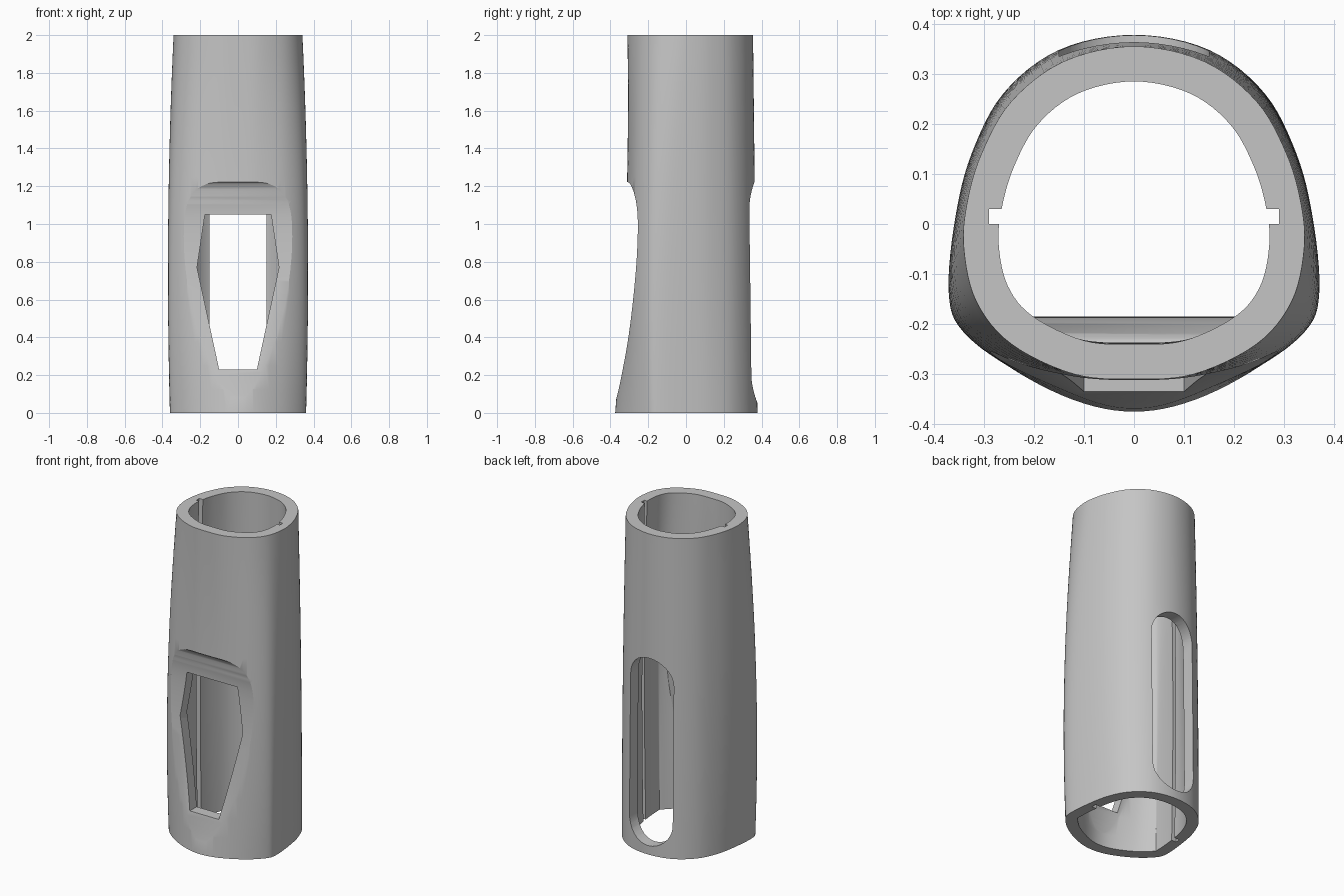
import bpy, bmesh, math
from mathutils import Vector

cube = bpy.data.objects.get("Cube")
if cube:
    bpy.data.objects.remove(cube, do_unlink=True)

WALL = 0.07
HEIGHT = 2.0

# Half outlines of the sleeve (x, y), from back to front
BASE = [(0, .378), (.15, .348), (.262, .26), (.322, .14), (.35, 0),
        (.36, -.14), (.337, -.205), (.25, -.285), (.12, -.352), (0, -.375)]
MIDDLE = [(0, .365), (.145, .337), (.255, .257), (.322, .14), (.355, .02),
          (.368, -.12), (.34, -.205), (.25, -.272), (.12, -.307), (0, -.315)]
TOP = [(0, .355), (.14, .325), (.245, .245), (.305, .14), (.334, .04),
       (.34, -.05), (.315, -.155), (.245, -.24), (.12, -.30), (0, -.31)]
MID_Z = 1.1

# Scooped front profile (y, z)
SCOOP = [(-.39, .03), (-.365, .09), (-.335, .23), (-.305, .4), (-.28, .6),
         (-.262, .8), (-.255, .97), (-.259, 1.08), (-.274, 1.16),
         (-.292, 1.205), (-.308, 1.222), (-.34, 1.226)]


def spline(points, steps, closed):
    """Catmull-Rom curve through 2D points."""
    pts = [Vector(p) for p in points]
    n = len(pts)
    pick = (lambda i: pts[i % n]) if closed else (lambda i: pts[min(max(i, 0), n - 1)])
    out = []
    for i in range(n if closed else n - 1):
        a, b, c, d = (pick(i + k) for k in (-1, 0, 1, 2))
        for s in range(steps):
            t = s / steps
            out.append(b + (c - a) * t / 2 + (a - b * 2.5 + c * 2 - d / 2) * t ** 2
                       + (b * 1.5 - a / 2 - c * 1.5 + d / 2) * t ** 3)
    if not closed:
        out.append(pts[-1])
    return out


def outline(half, inset):
    """Mirror a half outline and move it inward."""
    full = [Vector(p) for p in half]
    full += [Vector((-x, y)) for x, y in half[-2:0:-1]]
    moved = []
    for i, p in enumerate(full):
        t = (full[(i + 1) % len(full)] - full[i - 1]).normalized()
        moved.append(p + Vector((t.y, -t.x)) * inset)
    return spline(moved, 6, True)


def finish(name, bm):
    bmesh.ops.recalc_face_normals(bm, faces=bm.faces)
    mesh = bpy.data.meshes.new(name)
    bm.to_mesh(mesh)
    bm.free()
    obj = bpy.data.objects.new(name, mesh)
    bpy.context.collection.objects.link(obj)
    return obj


def loft(name, inset, low, high, rings=16):
    """Closed solid blended through the three outlines."""
    sections = [outline(s, inset) for s in (BASE, MIDDLE, TOP)]
    bm = bmesh.new()
    loops = []
    for r in range(rings + 1):
        z = low + (high - low) * r / rings
        wa = (z - MID_Z) * (z - HEIGHT) / (MID_Z * HEIGHT)
        wb = z * (z - HEIGHT) / (MID_Z * (MID_Z - HEIGHT))
        wc = 1 - wa - wb
        loops.append([bm.verts.new((*(a * wa + b * wb + c * wc), z))
                      for a, b, c in zip(*sections)])
    n = len(loops[0])
    for lo, hi in zip(loops, loops[1:]):
        for i in range(n):
            j = (i + 1) % n
            bm.faces.new((lo[i], lo[j], hi[j], hi[i]))
    bm.faces.new(loops[0])
    bm.faces.new(loops[-1])
    return finish(name, bm)


def prism(name, points, axis, low, high):
    """Extrude a 2D profile along x (points y, z) or y (points x, z)."""
    bm = bmesh.new()

    def place(p, d):
        return (d, p[0], p[1]) if axis == "x" else (p[0], d, p[1])
    a = [bm.verts.new(place(p, low)) for p in points]
    b = [bm.verts.new(place(p, high)) for p in points]
    bm.faces.new(a)
    bm.faces.new(b)
    for i in range(len(points)):
        j = (i + 1) % len(points)
        bm.faces.new((a[i], a[j], b[j], b[i]))
    return finish(name, bm)


def cut(target, cutter):
    mod = target.modifiers.new("cut", 'BOOLEAN')
    mod.operation = 'DIFFERENCE'
    mod.solver = 'EXACT'
    mod.object = cutter
    bpy.context.view_layer.objects.active = target
    bpy.ops.object.modifier_apply(modifier=mod.name)
    bpy.data.objects.remove(cutter, do_unlink=True)


# Sleeve body and its bore
sleeve = loft("sleeve", 0, 0, HEIGHT)
bore = loft("bore_cutter", WALL, -.05, HEIGHT + .05)

# Scoop in the front, with the wall kept behind it
curve = [tuple(p) for p in spline(SCOOP, 4, False)]
behind = [(y + WALL, z * 1.04) for y, z in curve]
for target, profile in ((sleeve, curve), (bore, behind)):
    block = profile + [(-.7, profile[-1][1]), (-.7, profile[0][1])]
    cut(target, prism("scoop_cutter", block, "x", -.6, .6))
cut(sleeve, bore)

# Six-sided front window
window = [(-.175, 1.05), (.175, 1.05), (.217, .77), (.1, .23), (-.1, .23), (-.217, .77)]
cut(sleeve, prism("window_cutter", window, "y", -.7, -.1))

# Round-ended back slot
R = .15
slot = []
for k in range(2):
    centre = 1.225 - R if k == 0 else .055 + R
    for i in range(17):
        a = math.pi * (k + i / 16)
        slot.append((R * math.cos(a), centre + R * math.sin(a)))
cut(sleeve, prism("slot_cutter", slot, "y", .1, .7))

# Guide grooves on both inner sides
for side in (-1, 1):
    groove = [(.2, -.1), (.31, -.1), (.318, .6), (.316, 1.2), (.29, HEIGHT), (.288, 2.1), (.2, 2.1)]
    groove = [(side * x, z) for x, z in groove]
    cut(sleeve, prism("groove_cutter", groove, "y", 0, .03))

# Plain grey finish
grey = bpy.data.materials.new("plain grey")
grey.use_nodes = True
colour = (.56, .56, .56, 1)
grey.diffuse_color = colour
grey.node_tree.nodes["Principled BSDF"].inputs["Base Color"].default_value = colour
sleeve.data.materials.clear()
sleeve.data.materials.append(grey)

bpy.ops.object.select_all(action='DESELECT')
sleeve.select_set(True)
bpy.context.view_layer.objects.active = sleeve
bpy.ops.object.shade_smooth_by_angle(angle=math.radians(30))
